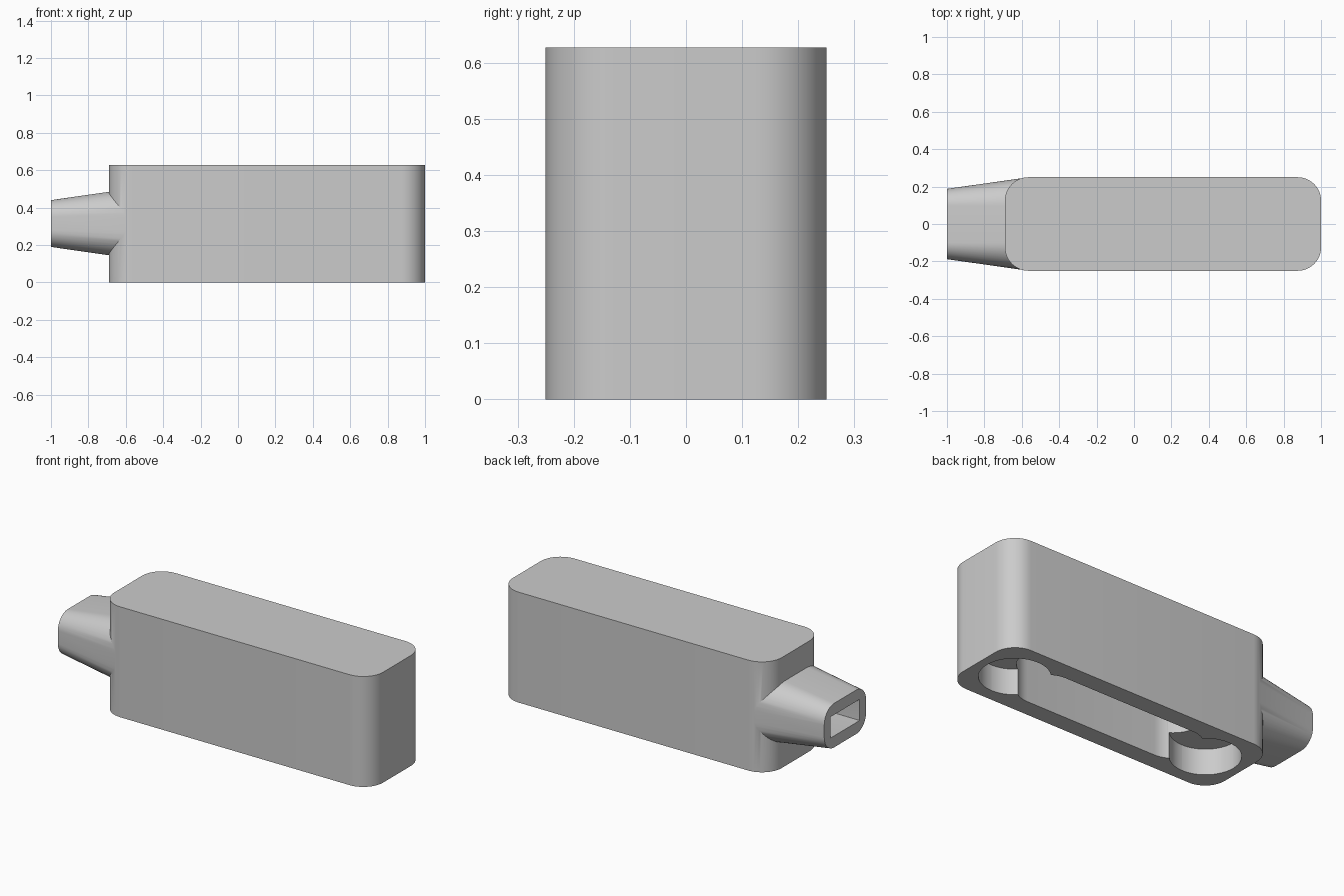
import bpy
import bmesh
from math import radians, sin, cos
from mathutils import Vector

if "Cube" in bpy.data.objects:
    bpy.data.objects.remove(bpy.data.objects["Cube"])

grey = bpy.data.materials.new("plain grey")
grey.use_nodes = True
grey.diffuse_color = (0.6, 0.6, 0.6, 1)
grey.node_tree.nodes["Principled BSDF"].inputs["Base Color"].default_value = (0.6, 0.6, 0.6, 1)


def rounded_rect(half_u, half_v, radius, steps=12):
    """Counter-clockwise outline of a rounded rectangle about the origin."""
    points = []
    for quarter, (su, sv) in enumerate(((1, 1), (-1, 1), (-1, -1), (1, -1))):
        for i in range(steps + 1):
            a = radians(90 * (quarter + i / steps))
            points.append((su * (half_u - radius) + radius * cos(a),
                           sv * (half_v - radius) + radius * sin(a)))
    return points


def loft(name, start, end):
    """Closed solid between two matching rings of points."""
    bm = bmesh.new()
    rings = [[bm.verts.new(p) for p in ring] for ring in (start, end)]
    n = len(start)
    for i in range(n):
        j = (i + 1) % n
        bm.faces.new((rings[0][i], rings[0][j], rings[1][j], rings[1][i]))
    bm.faces.new(rings[0][::-1])
    bm.faces.new(rings[1])
    bmesh.ops.remove_doubles(bm, verts=bm.verts, dist=1e-5)
    bmesh.ops.recalc_face_normals(bm, faces=bm.faces)
    mesh = bpy.data.meshes.new(name)
    bm.to_mesh(mesh)
    bm.free()
    mesh.materials.append(grey)
    obj = bpy.data.objects.new(name, mesh)
    bpy.context.collection.objects.link(obj)
    return obj


def upright(name, x, half_x, half_y, radius, z0, z1):
    outline = rounded_rect(half_x, half_y, radius)
    return loft(name, *[[Vector((x + u, v, z)) for u, v in outline] for z in (z0, z1)])


def sideways(name, sections):
    """Solid along x; each section is x, half width, half height, corner radius."""
    return loft(name, *[[Vector((x, u, MID_Z + v)) for u, v in rounded_rect(w, h, r)]
                        for x, w, h, r in sections])


MID_Z = 0.315
MID_X = 0.155

# Main block and tapered spout
housing = upright("housing", MID_X, 0.845, 0.25, 0.125, 0, 0.627)
spout = sideways("spout", ((-1, 0.188, 0.125, 0.09), (-0.57, 0.249, 0.187, 0.151)))

# Underside: round recesses at both ends, a joining slot and a deep pocket
cutters = [upright("recess_cutter", MID_X + side * 0.617, 0.18, 0.18, 0.1799, -0.1, 0.146)
           for side in (-1, 1)]
cutters.append(upright("slot_cutter", MID_X, 0.56, 0.15, 0.1499, -0.12, 0.52))

# Rectangular passage from the spout into the pocket
cutters.append(sideways("passage_cutter", ((-1.1, 0.13, 0.06, 0.0005), (-0.2, 0.13, 0.06, 0.0005))))

for operation, tools in (("UNION", [spout]), ("DIFFERENCE", cutters)):
    for tool in tools:
        mod = housing.modifiers.new(tool.name, "BOOLEAN")
        mod.operation = operation
        mod.solver = "EXACT"
        mod.object = tool

# Bake the cuts and drop the helpers
bpy.context.view_layer.update()
result = bpy.data.meshes.new_from_object(housing.evaluated_get(bpy.context.evaluated_depsgraph_get()))
housing.modifiers.clear()
housing.data = result
for tool in [spout] + cutters:
    bpy.data.objects.remove(tool)

bpy.ops.object.select_all(action="DESELECT")
housing.select_set(True)
bpy.context.view_layer.objects.active = housing
bpy.ops.object.shade_smooth_by_angle(angle=radians(30))
